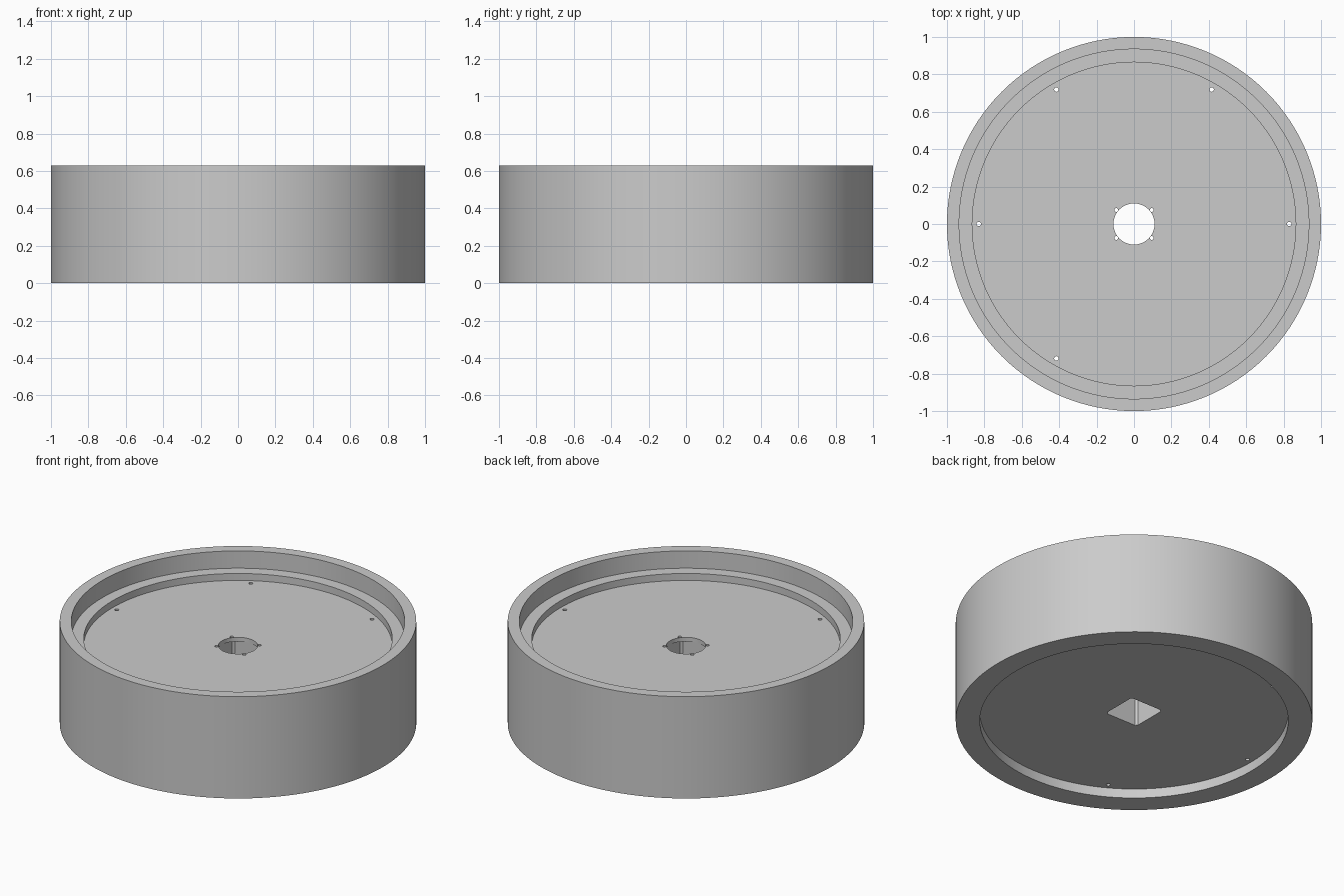
import bpy, bmesh, math
from mathutils import Matrix

if "Cube" in bpy.data.objects:
    bpy.data.objects.remove(bpy.data.objects["Cube"], do_unlink=True)

SEGMENTS = 128
FLOOR_Z, BASE_Z, PLATE = 0.48, 0.058, 0.025

grey = bpy.data.materials.new("plain grey")
grey.use_nodes = True
colour = (0.6, 0.6, 0.6, 1)
grey.diffuse_color = colour
grey.node_tree.nodes["Principled BSDF"].inputs["Base Color"].default_value = colour


def to_object(name, bm):
    bmesh.ops.recalc_face_normals(bm, faces=bm.faces[:])
    mesh = bpy.data.meshes.new(name)
    bm.to_mesh(mesh)
    bm.free()
    mesh.materials.append(grey)
    obj = bpy.data.objects.new(name, mesh)
    bpy.context.collection.objects.link(obj)
    return obj


def lathe(name, profile):
    """Turn (radius, height) points around z and cap both ends."""
    bm = bmesh.new()
    rings = []
    for r, z in profile:
        angles = [math.tau * i / SEGMENTS for i in range(SEGMENTS)]
        rings.append([bm.verts.new((r * math.cos(a), r * math.sin(a), z)) for a in angles])
    for low, high in zip(rings, rings[1:]):
        for i in range(SEGMENTS):
            j = (i + 1) % SEGMENTS
            bm.faces.new((low[i], low[j], high[j], high[i]))
    bm.faces.new(rings[0])
    bm.faces.new(rings[-1])
    return to_object(name, bm)


def prism(name, outline, z0, z1):
    bm = bmesh.new()
    face = bm.faces.new([bm.verts.new((x, y, z0)) for x, y in outline])
    new = bmesh.ops.extrude_face_region(bm, geom=[face])["geom"]
    top = [v for v in new if isinstance(v, bmesh.types.BMVert)]
    bmesh.ops.translate(bm, verts=top, vec=(0, 0, z1 - z0))
    return to_object(name, bm)


def circle(r, sides, x=0, y=0):
    return [(x + r * math.cos(math.tau * i / sides), y + r * math.sin(math.tau * i / sides))
            for i in range(sides)]


# Round body: recessed underside, outer wall, rim, stepped ledge, floor
body = lathe("round_housing", [
    (0.865, BASE_Z), (0.865, 0), (1, 0), (1, 0.63),
    (0.935, 0.63), (0.935, 0.523), (0.865, 0.523), (0.865, FLOOR_Z)])

# Square pocket with clipped corners, open below and closed by a thin plate
h, c = 0.112, 0.012
square = [(h, c - h), (h, h - c), (h - c, h), (c - h, h),
          (-h, h - c), (-h, c - h), (c - h, -h), (h - c, -h)]
cutters = [prism("square_pocket_cutter", square, -0.1, FLOOR_Z - PLATE)]

# Round shaft opening through the plate
cutters.append(prism("shaft_hole_cutter", circle(0.11, 64), FLOOR_Z - 0.1, 0.7))

# Four small screw holes beside the shaft opening
for sx in (-1, 1):
    for sy in (-1, 1):
        cutters.append(prism("plate_screw_cutter", circle(0.0105, 16, sx * 0.095, sy * 0.075),
                             FLOOR_Z - 0.1, 0.7))

# Five screw holes around the floor, one of the six places left blank
for k in range(5):
    a = math.radians(60 * k)
    cutters.append(prism("floor_screw_cutter",
                         circle(0.012, 16, 0.83 * math.cos(a), 0.83 * math.sin(a)), -0.1, 0.7))

bpy.context.view_layer.objects.active = body
for cutter in cutters:
    mod = body.modifiers.new("cut", "BOOLEAN")
    mod.operation = "DIFFERENCE"
    mod.solver = "EXACT"
    mod.object = cutter
    bpy.ops.object.modifier_apply(modifier=mod.name)
    bpy.data.objects.remove(cutter, do_unlink=True)

bpy.ops.object.select_all(action="DESELECT")
body.select_set(True)
bpy.ops.object.shade_smooth_by_angle(angle=math.radians(30))
